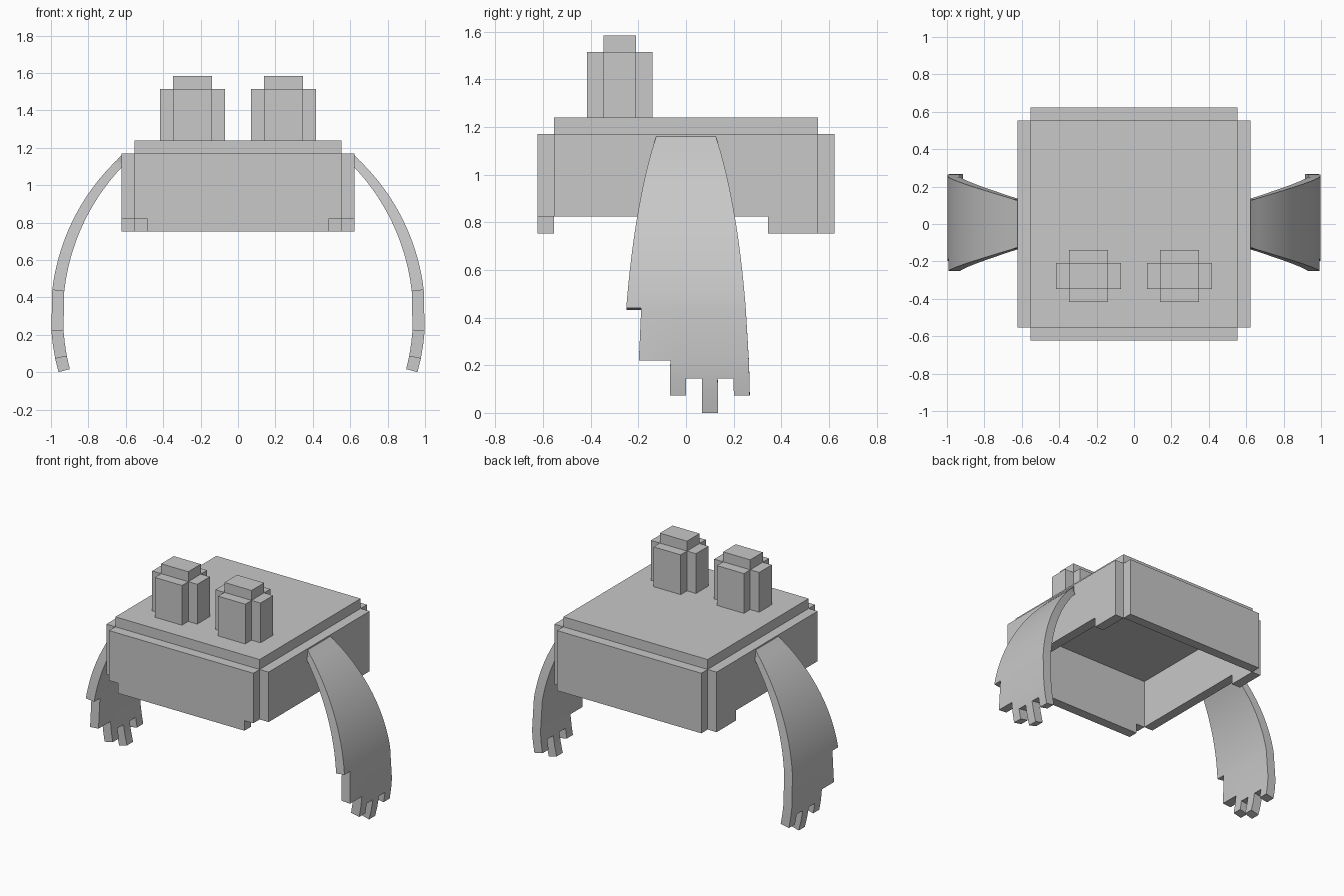
import bpy, bmesh, math

if "Cube" in bpy.data.objects:
    bpy.data.objects.remove(bpy.data.objects["Cube"])

SHADE = (0.58, 0.58, 0.58, 1)
grey = bpy.data.materials.new("plain grey")
grey.use_nodes = True
grey.diffuse_color = SHADE
grey.node_tree.nodes["Principled BSDF"].inputs["Base Color"].default_value = SHADE


def finish(name, bm):
    bmesh.ops.recalc_face_normals(bm, faces=bm.faces)
    mesh = bpy.data.meshes.new(name)
    bm.to_mesh(mesh)
    bm.free()
    mesh.materials.append(grey)
    obj = bpy.data.objects.new(name, mesh)
    bpy.context.collection.objects.link(obj)
    return obj


def prism(name, outline, place, depth):
    """Extrude a flat outline; place(u, v, d) maps it into space."""
    bm = bmesh.new()
    near, far = ([bm.verts.new(place(u, v, d)) for u, v in outline] for d in depth)
    bm.faces.new(near)
    bm.faces.new(far)
    for i in range(len(outline)):
        bm.faces.new((near[i - 1], near[i], far[i], far[i - 1]))
    return finish(name, bm)


def rect(u, v):
    return [(-u, -v), (u, -v), (u, v), (-u, v)]


IN, OUT = 0.554, 0.623         # inner and outer faces of the walls
NOTCH = 0.486
LOW, HEM, RIM, TOP = 0.753, 0.823, 1.17, 1.239


def flat(u, v, d):
    return (u, v, d)


# Open-bottomed body: lid and four walls with stepped hems
prism("lid", rect(IN, IN), flat, (RIM, TOP))
prism("front_wall", [(-IN, RIM), (-IN, HEM), (-NOTCH, HEM), (-NOTCH, LOW),
                     (NOTCH, LOW), (NOTCH, HEM), (IN, HEM), (IN, RIM)],
      lambda u, v, d: (u, -d, v), (IN, OUT))
prism("back_wall", [(-IN, LOW), (IN, LOW), (IN, RIM), (-IN, RIM)],
      lambda u, v, d: (u, d, v), (IN, OUT))
side_outline = [(-IN, HEM), (0.344, HEM), (0.344, LOW), (IN, LOW), (IN, RIM), (-IN, RIM)]

# Arm: a curved band that widens downward and ends in ragged fingers
RADIUS, CX, CZ, THICK = 1.149, -0.148, 0.305, 0.065
ROOT_OUTER, ROOT_INNER = 1.16, 1.115
COLS = [-1, -0.75, -0.25, 0, 0.25, 0.5, 0.75, 1]
STEPS = [0.44, 0.22, 0.145, 0.073, 0.0]
KEPT = [range(1, 7), range(2, 7), (2, 4, 6), (4,)]   # columns left below each step


def angle(z):
    return math.asin((z - CZ) / RADIUS)


A_TOP, A_END = angle(ROOT_OUTER), angle(0)
A_STEP = angle(STEPS[0])
SEGS = 24
ANGLES = [A_TOP + (A_STEP - A_TOP) * i / SEGS for i in range(SEGS)] + [angle(z) for z in STEPS]


def arm_point(row, col, inner, side):
    a = ANGLES[row]
    half = 0.268 - 0.143 * ((a - A_END) / (A_TOP - A_END)) ** 2
    r = RADIUS - (THICK * math.cos(a) if inner else 0)
    x, z = CX + r * math.cos(a), CZ + r * math.sin(a)
    if row == 0:                # end cut flush against the side wall
        x, z = OUT, ROOT_INNER if inner else ROOT_OUTER
    return (side * x, COLS[col] * half, z)


def arm(name, side):
    bm = bmesh.new()
    cells = {(r, c) for r in range(SEGS) for c in range(7)}
    cells |= {(SEGS + i, c) for i, cols in enumerate(KEPT) for c in cols}
    cache = {}

    def vert(r, c, inner):
        key = (r, c, inner)
        if key not in cache:
            cache[key] = bm.verts.new(arm_point(r, c, inner, side))
        return cache[key]

    for r, c in cells:
        corners = [(r, c), (r, c + 1), (r + 1, c + 1), (r + 1, c)]
        for inner in (False, True):
            bm.faces.new([vert(*p, inner) for p in corners])
        # rim faces wherever the neighbouring cell is missing
        neighbours = [(r - 1, c), (r, c + 1), (r + 1, c), (r, c - 1)]
        for i, cell in enumerate(neighbours):
            if cell not in cells:
                p, q = corners[i], corners[(i + 1) % 4]
                bm.faces.new((vert(*p, False), vert(*q, False), vert(*q, True), vert(*p, True)))
    obj = finish(name, bm)
    bpy.ops.object.select_all(action="DESELECT")
    obj.select_set(True)
    bpy.context.view_layer.objects.active = obj
    bpy.ops.object.shade_smooth_by_angle(angle=math.radians(30))


# Mirrored parts: side walls, arms and the cross-shaped eye stalks
EYE_X, EYE_Y = 0.243, -0.278
LONG_X, SHORT_X, LONG_Y, SHORT_Y = 0.173, 0.104, 0.138, 0.069
STALK_TOP, CAP_TOP = 1.515, 1.584
cross = [(LONG_X, SHORT_Y), (SHORT_X, SHORT_Y), (SHORT_X, LONG_Y)]
cross += [(-u, v) for u, v in reversed(cross)]
cross += [(u, -v) for u, v in reversed(cross)]

for label, side in (("left", 1), ("right", -1)):
    prism(label + "_wall", side_outline, lambda u, v, d: (side * d, u, v), (IN, OUT))
    arm(label + "_arm", side)

    def at_eye(u, v, d):
        return (side * EYE_X + u, EYE_Y + v, d)

    prism(label + "_eye_stalk", cross, at_eye, (TOP, STALK_TOP))
    prism(label + "_eye_cap", rect(SHORT_X, SHORT_Y), at_eye, (STALK_TOP, CAP_TOP))
